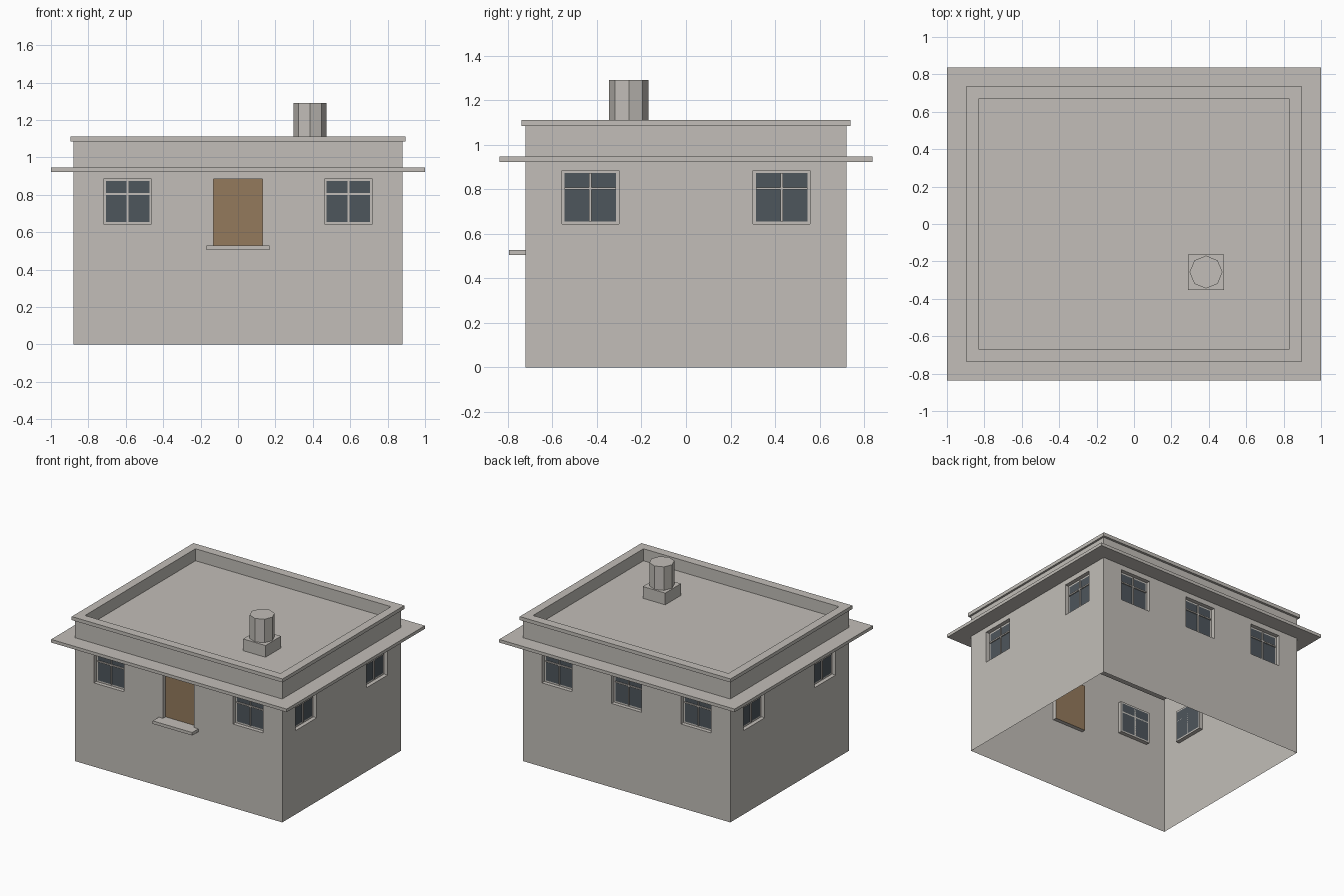
import bpy, bmesh, math
from mathutils import Vector

if "Cube" in bpy.data.objects:
    bpy.data.objects.remove(bpy.data.objects["Cube"])


def material(name, rgb):
    m = bpy.data.materials.new(name)
    m.diffuse_color = (*rgb, 1)
    m.use_nodes = True
    m.node_tree.nodes["Principled BSDF"].inputs["Base Color"].default_value = m.diffuse_color
    return m


PLASTER = material("plaster", (0.54, 0.515, 0.48))
GLASS = material("dark_glass", (0.076, 0.093, 0.107))
WOOD = material("door_wood", (0.296, 0.195, 0.107))


def finish(name, bm, mats=(PLASTER,)):
    me = bpy.data.meshes.new(name)
    bm.to_mesh(me)
    bm.free()
    for m in mats:
        me.materials.append(m)
    ob = bpy.data.objects.new(name, me)
    bpy.context.collection.objects.link(ob)
    return ob


def rings(bm, profile, closed=False):
    """Sweep (half x, half y, z) steps around a rectangle."""
    loops = [[bm.verts.new((sx * hx, sy * hy, z)) for sx, sy in
              ((-1, -1), (1, -1), (1, 1), (-1, 1))] for hx, hy, z in profile]
    for a, b in zip(loops, loops[1:] + (loops[:1] if closed else [])):
        for i in range(4):
            j = (i + 1) % 4
            bm.faces.new((a[i], a[j], b[j], b[i]))
    return loops


def box(name, x, y, z):
    bm = bmesh.new()
    bmesh.ops.create_cube(bm, size=1)
    for v in bm.verts:
        v.co = [(r[0] + r[1]) / 2 + c * (r[1] - r[0]) for c, r in zip(v.co, (x, y, z))]
    return finish(name, bm)


HX, HY, DEPTH = 0.88, 0.72, 0.03
WZ0, WZ1, BAR_Z = 0.643, 0.885, 0.804
WH, FRAME = 0.128, 0.012

# House shell: open-bottomed walls, parapet cap and sunken flat roof
bm = bmesh.new()
loops = rings(bm, [(HX, HY, 0), (HX, HY, 1.085), (0.895, 0.738, 1.085),
                   (0.895, 0.738, 1.112), (0.83, 0.67, 1.112), (0.83, 0.67, 1.02)])
bm.faces.new(loops[-1])

# Openings per wall: outward normal, window centres, door
WALLS = {
    "front": (Vector((0, -1, 0)), HY, (-0.59, 0.59)),
    "back": (Vector((0, 1, 0)), HY, (-0.59, 0, 0.59)),
    "right": (Vector((1, 0, 0)), HX, (-0.43, 0.43)),
    "left": (Vector((-1, 0, 0)), HX, (-0.43, 0.43)),
}


def wall_faces(n, dist):
    bm.normal_update()
    return [f for f in bm.faces if f.normal.dot(n) > 0.9
            and abs(f.calc_center_median().dot(n) - dist) < 1e-4]


for wall, (n, dist, centres) in WALLS.items():
    axis = Vector((abs(n.y), abs(n.x), 0))
    holes = [(c - WH, c + WH, WZ0, WZ1, 1) for c in centres]
    if wall == "front":
        holes.append((-0.132, 0.132, 0.528, WZ1, 2))
    # cut the wall along every opening edge
    cuts = {(u, True) for h in holes for u in h[:2]} | {(z, False) for h in holes for z in h[2:4]}
    for value, across in sorted(cuts):
        d = axis if across else Vector((0, 0, 1))
        fs = wall_faces(n, dist)
        geom = list({e for f in fs for e in f.edges} | {v for f in fs for v in f.verts}) + fs
        bmesh.ops.bisect_plane(bm, geom=geom, dist=1e-5, plane_co=d * value, plane_no=d)
    # push each opening in, then inset the window frame
    for u0, u1, z0, z1, mat in holes:
        fs = [f for f in wall_faces(n, dist)
              if u0 < f.calc_center_median().dot(axis) < u1
              and z0 < f.calc_center_median().z < z1]
        bmesh.ops.inset_region(bm, faces=fs, thickness=0, depth=0)
        bmesh.ops.translate(bm, verts=list({v for f in fs for v in f.verts}), vec=-n * DEPTH)
        bm.normal_update()
        if mat == 1:
            bmesh.ops.inset_region(bm, faces=fs, thickness=FRAME, use_even_offset=True)
        for f in fs:
            f.material_index = mat
finish("house_shell", bm, (PLASTER, GLASS, WOOD))

# Thin glazing bars in every window
for wall, (n, dist, centres) in WALLS.items():
    d0, d1 = sorted((n.x + n.y) * (dist - DEPTH + t) for t in (0, 0.008))
    g = WH - FRAME
    for i, c in enumerate(centres):
        for part, u, z in (("upright", (c - 0.005, c + 0.005), (WZ0 + FRAME, WZ1 - FRAME)),
                           ("crossbar", (c - g, c + g), (BAR_Z - 0.005, BAR_Z + 0.005))):
            x, y = (u, (d0, d1)) if n.y else ((d0, d1), u)
            box(f"{wall}_window_{i + 1}_{part}", x, y, z)

# Eave slab around the walls
bm = bmesh.new()
rings(bm, [(HX, HY, 0.923), (1, 0.838, 0.923), (1, 0.838, 0.947), (HX, HY, 0.947)], closed=True)
finish("eave", bm)

# Doorstep
box("doorstep", (-0.168, 0.168), (-0.795, -HY), (0.505, 0.528))

# Chimney: square base and eight-sided stack
box("chimney_base", (0.29, 0.48), (-0.352, -0.162), (1.02, 1.11))
bm = bmesh.new()
bmesh.ops.create_cone(bm, cap_ends=True, segments=8, radius1=0.088, radius2=0.088, depth=0.18)
bmesh.ops.translate(bm, verts=bm.verts, vec=(0.385, -0.257, 1.2))
finish("chimney_stack", bm)
